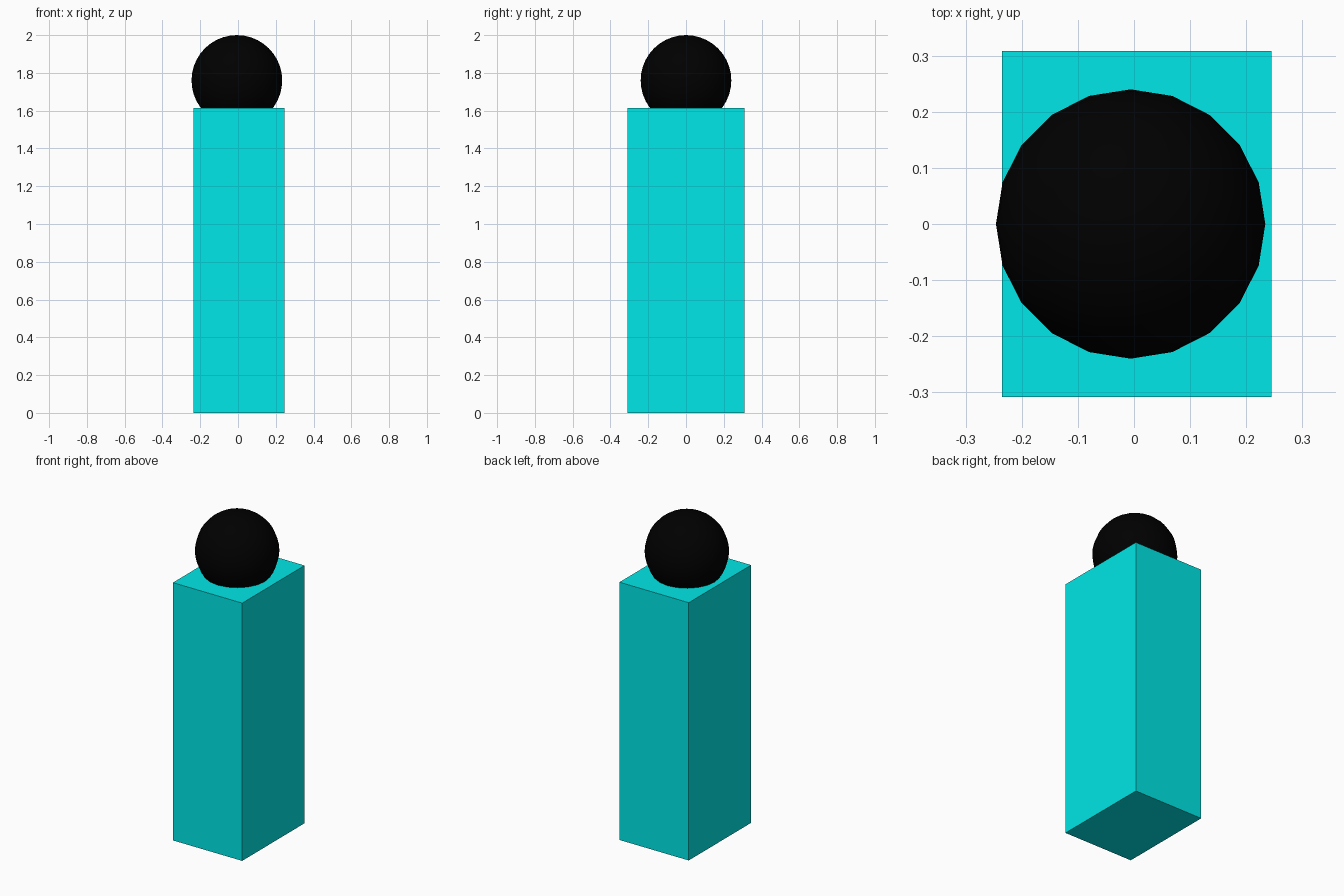
import bpy

if "Cube" in bpy.data.objects:
    bpy.data.objects.remove(bpy.data.objects["Cube"])


def paint(obj, name, color):
    mat = bpy.data.materials.new(name)
    mat.diffuse_color = color
    mat.use_nodes = True
    mat.node_tree.nodes["Principled BSDF"].inputs["Base Color"].default_value = mat.diffuse_color
    obj.data.materials.append(mat)


# Rectangular body standing on the ground
bpy.ops.mesh.primitive_cube_add(size=1, location=(0.005, 0, 0.8075))
body = bpy.context.object
body.name = "body"
body.scale = (0.48, 0.617, 1.615)
bpy.ops.object.transform_apply(location=False, rotation=False, scale=True)
paint(body, "cyan", (0.0, 0.8, 0.8, 1))

# Ball head sunk slightly into the top of the body
bpy.ops.mesh.primitive_uv_sphere_add(segments=20, ring_count=20, radius=0.24,
                                     location=(-0.006, 0, 1.76))
head = bpy.context.object
head.name = "head"
bpy.ops.object.shade_smooth()
paint(head, "black", (0.0, 0.0, 0.0, 1))
